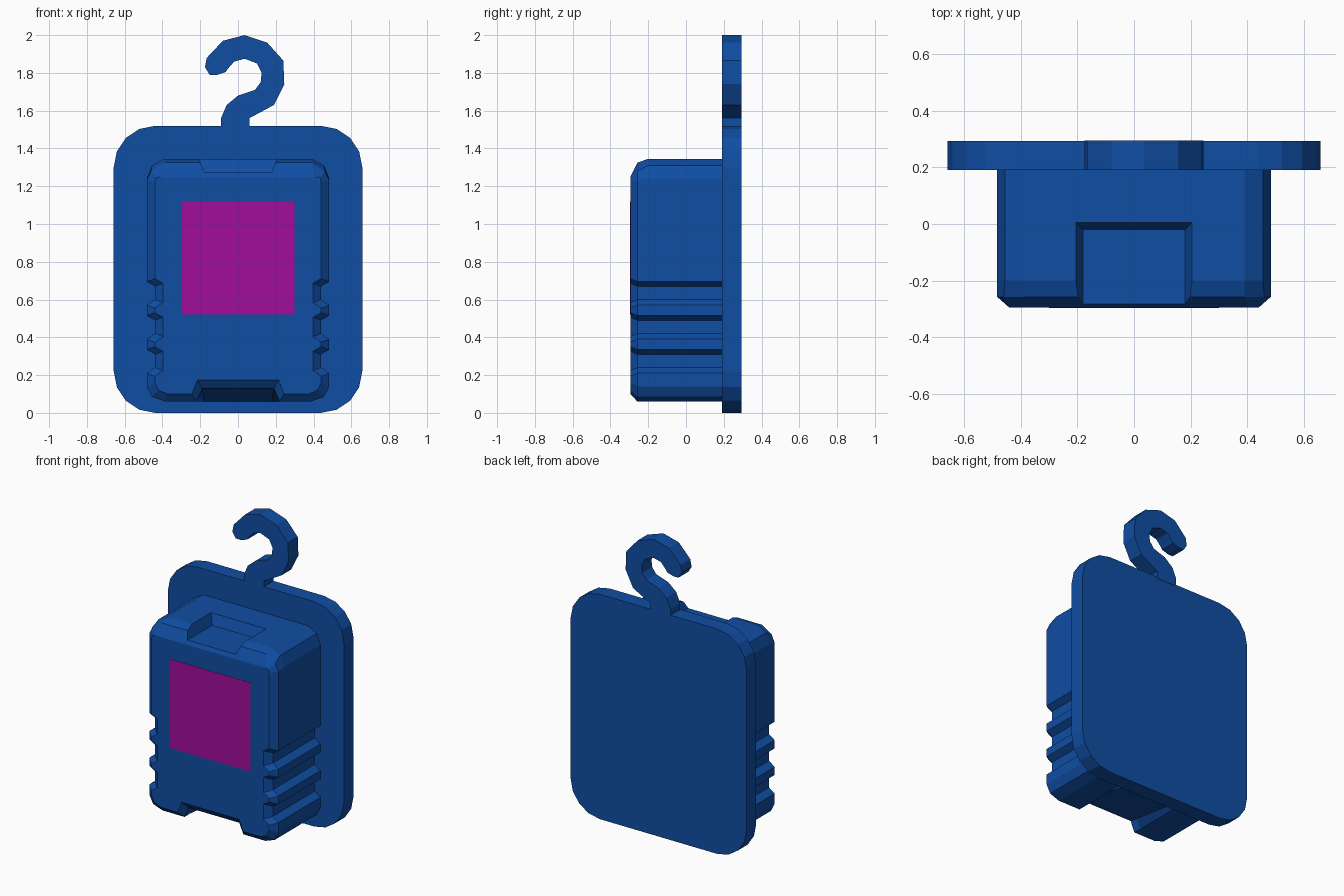
import bpy, bmesh, math

if "Cube" in bpy.data.objects:
    bpy.data.objects.remove(bpy.data.objects["Cube"])


def material(name, rgb):
    m = bpy.data.materials.new(name)
    m.diffuse_color = (*rgb, 1)
    m.use_nodes = True
    m.node_tree.nodes["Principled BSDF"].inputs["Base Color"].default_value = m.diffuse_color
    return m


blue = material("blue_plastic", (0.005, 0.075, 0.37))
magenta = material("magenta_label", (0.36, 0.004, 0.33))


def loft(name, loops, mat):
    """Skin matching closed loops of 3D points and cap both ends."""
    bm = bmesh.new()
    rings = [[bm.verts.new(p) for p in loop] for loop in loops]
    n = len(rings[0])
    for a, b in zip(rings, rings[1:]):
        for i in range(n):
            j = (i + 1) % n
            bm.faces.new((a[i], a[j], b[j], b[i]))
    bm.faces.new(rings[0])
    bm.faces.new(rings[-1][::-1])
    bmesh.ops.recalc_face_normals(bm, faces=bm.faces)
    me = bpy.data.meshes.new(name)
    bm.to_mesh(me)
    bm.free()
    me.materials.append(mat)
    ob = bpy.data.objects.new(name, me)
    bpy.context.collection.objects.link(ob)
    return ob


def at_y(profile, y):
    return [(x, y, z) for x, z in profile]


def mirrored(half):
    return half + [(-x, z) for x, z in reversed(half)]


# Rounded backing plate
r, plate = 0.22, []
for cx, cz, start in ((0.438, 1.3, 0), (-0.438, 1.3, 90), (-0.438, r, 180), (0.438, r, 270)):
    for k in range(5):
        a = math.radians(start + k * 22.5)
        plate.append((cx + r * math.cos(a), cz + r * math.sin(a)))
loft("backing_plate", [at_y(plate, 0.19), at_y(plate, 0.293)], blue)

# Hanging hook
hook = [(-0.09, 1.51), (-0.09, 1.56), (-0.06, 1.63), (0, 1.68), (0.09, 1.71),
        (0.12, 1.75), (0.125, 1.80), (0.10, 1.85), (0.035, 1.875), (-0.02, 1.86),
        (-0.055, 1.82), (-0.065, 1.805), (-0.11, 1.79), (-0.15, 1.79), (-0.175, 1.83),
        (-0.165, 1.88), (-0.08, 1.97), (0.035, 2.0), (0.155, 1.96), (0.24, 1.865),
        (0.245, 1.74), (0.19, 1.63), (0.06, 1.56), (0.06, 1.51)]
loft("hook", [at_y(hook, 0.19), at_y(hook, 0.295)], blue)


# Case outline: notch in the bottom edge, rounded corner, grip grooves, top corner
def case_loop(y, notch, bottom, side, inset, top):
    half = notch + bottom
    for z in (0.21, 0.39, 0.57):
        half += [(side, z - inset * 0.4), (side - 0.043, z + 0.03 - inset * 0.4),
                 (side - 0.043, z + 0.10 + inset * 0.4), (side, z + 0.125 + inset * 0.4)]
    return at_y(mirrored(half + top), y)


outer_bottom = [(0.385, 0.06), (0.455, 0.085), (0.483, 0.14)]
front_bottom = [(0.375, 0.10), (0.42, 0.12), (0.44, 0.16)]
outer_notch = [(0.19, 0.13), (0.22, 0.06)]
flat_notch = [(0.18, 0.06), (0.22, 0.06)]
full_top = [(0.483, 1.24), (0.455, 1.31), (0.39, 1.345)]
loops = [
    case_loop(-0.295, [(0.215, 0.175), (0.245, 0.10)], front_bottom, 0.44, 0.04,
              [(0.44, 1.22), (0.435, 1.245), (0.41, 1.25)]),
    case_loop(-0.257, outer_notch, outer_bottom, 0.483, 0,
              [(0.483, 1.23), (0.46, 1.28), (0.39, 1.325)]),
    case_loop(-0.20, [(0.188, 0.12), (0.22, 0.06)], outer_bottom, 0.483, 0, full_top),
    case_loop(0.195, flat_notch, outer_bottom, 0.483, 0, full_top),
]
case = loft("case", loops, blue)

# Flared recess in the top of the case
cutter = loft("recess_cutter", [
    [(-w, -0.4, z), (w, -0.4, z), (w, y, z), (-w, y, z)]
    for w, y, z in ((0.18, -0.02, 1.275), (0.23, 0.03, 1.415))], blue)
cutter.hide_render = True
cutter.hide_set(True)
cut = case.modifiers.new("recess", 'BOOLEAN')
cut.operation = 'DIFFERENCE'
cut.solver = 'EXACT'
cut.object = cutter
bpy.context.view_layer.objects.active = case
case.select_set(True)
bpy.ops.object.modifier_apply(modifier="recess")
bpy.data.objects.remove(cutter)

# Square label on the front
label = [(-0.3, 0.52), (0.3, 0.52), (0.3, 1.12), (-0.3, 1.12)]
loft("front_label", [at_y(label, -0.297), at_y(label, -0.29)], magenta)
